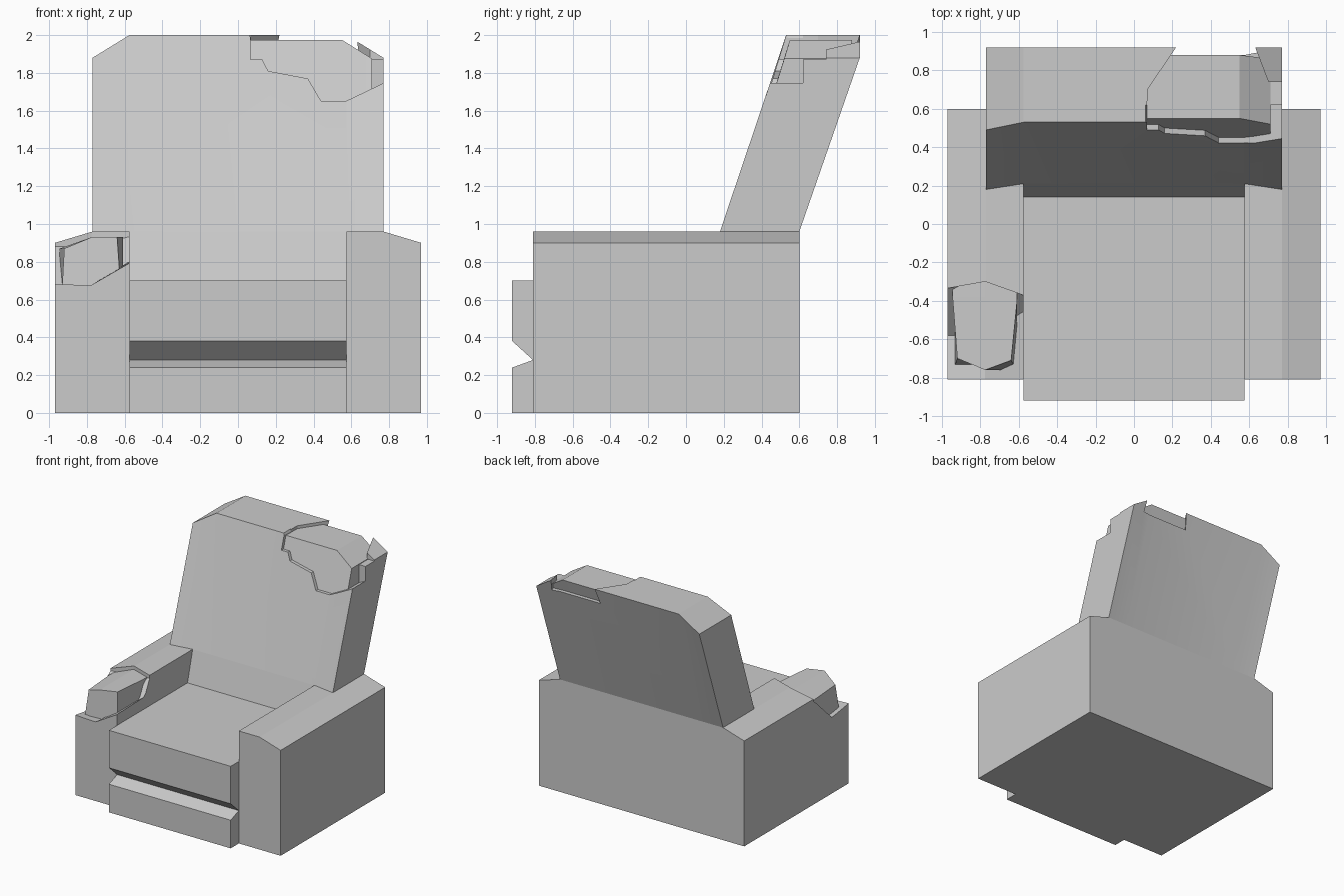
import bpy, bmesh
from math import radians

if "Cube" in bpy.data.objects:
    bpy.data.objects.remove(bpy.data.objects["Cube"])


def loft(name, rings):
    """Closed solid skinned through rings of equal point count."""
    bm = bmesh.new()
    rows = [[bm.verts.new(p) for p in ring] for ring in rings]
    n = len(rows[0])
    for a, b in zip(rows, rows[1:]):
        for i in range(n):
            j = (i + 1) % n
            bm.faces.new((a[i], a[j], b[j], b[i]))
    bm.faces.new(rows[0][::-1])
    bm.faces.new(rows[-1])
    bmesh.ops.recalc_face_normals(bm, faces=bm.faces)
    mesh = bpy.data.meshes.new(name)
    bm.to_mesh(mesh)
    bm.free()
    obj = bpy.data.objects.new(name, mesh)
    bpy.context.collection.objects.link(obj)
    return obj


def x_loft(name, sections):
    """Loft of (x, [(y, z), ...]) sections."""
    return loft(name, [[(x, y, z) for y, z in pts] for x, pts in sections])


def y_prism(name, pts, y0, y1):
    return loft(name, [[(x, y, z) for x, z in pts] for y in (y0, y1)])


def activate(obj):
    bpy.ops.object.select_all(action='DESELECT')
    obj.select_set(True)
    bpy.context.view_layer.objects.active = obj


def cut(obj, cutter):
    mod = obj.modifiers.new("tear", 'BOOLEAN')
    mod.operation = 'DIFFERENCE'
    mod.solver = 'EXACT'
    mod.object = cutter
    activate(obj)
    bpy.ops.object.modifier_apply(modifier=mod.name)
    bpy.data.objects.remove(cutter, do_unlink=True)


def smooth(obj):
    activate(obj)
    bpy.ops.object.shade_smooth_by_angle(angle=radians(20))


# Seat, footrest groove and lower back
seat = [(-.92, 0), (-.92, .24), (-.81, .28), (-.92, .38), (-.92, .70),
        (.14, .70), (.21, .96), (.60, .96), (.60, 0)]
x_loft("seat", [(-.575, seat), (.575, seat)])

# Arms with a sloping outer top edge
arms = []
for side, s in (("left", -1), ("right", 1)):
    prof = [(s * x, z) for x, z in
            [(.575, 0), (.97, 0), (.97, .90), (.77, .96), (.575, .96)]]
    arms.append(y_prism(side + "_arm", prof, -.81, .60))

# Tear in the left arm's front corner
cut(arms[0], x_loft("arm_tear", [
    (-1.0, [(-.34, 1.1), (-.34, .88), (-.58, .65), (-.85, .69), (-.85, 1.1)]),
    (-.775, [(-.30, 1.1), (-.30, .88), (-.58, .66), (-.85, .68), (-.85, 1.1)]),
    (-.55, [(-.38, 1.1), (-.38, .94), (-.44, .82), (-.85, .81), (-.85, 1.1)])]))

# Stuffing showing in the arm tear, tapered at the front
loft("arm_stuffing", [
    [(-.94, 0, .5), (-.94, 0, .87), (-.775, 0, .93), (-.61, 0, .93), (-.61, 0, .5)],
    [(-.94, -.38, .5), (-.945, -.38, .87), (-.775, -.38, .93),
     (-.61, -.41, .93), (-.61, -.41, .5)],
    [(-.94, -.76, .5), (-.92, -.70, .87), (-.775, -.76, .93),
     (-.64, -.71, .93), (-.61, -.76, .5)]])

# Leaning backrest with clipped top corners
side = [(.18, .96), (.60, .96), (.92, 1.88), (.49, 1.88)]
mid = [(.21, .96), (.60, .96), (.92, 2.0), (.53, 2.0)]
back = x_loft("backrest", [(-.77, side), (-.575, mid), (.575, mid), (.77, side)])

# Tear in the backrest's top corner: front flap, then top and rear
cut(back, y_prism("front_tear", [
    (.06, 2.1), (.06, 2.0), (.16, 1.81), (.37, 1.77), (.44, 1.65),
    (.57, 1.65), (.80, 1.76), (.80, 2.1)], .2, .62))
plan = [(.065, .4), (.07, .70), (.24, .95), (.62, .95), (.70, .74),
        (.80, .74), (.80, .4)]
cut(back, loft("top_tear", [[(x, y, z) for x, y in plan] for z in (1.87, 2.1)]))
smooth(back)

# Stuffing showing in the backrest tear
pad = [(.345, 1.3), (.67, 1.3), (.88, 1.975), (.55, 1.975)]
pad_side = [(.34, 1.3), (.67, 1.3), (.86, 1.875), (.52, 1.875)]
smooth(x_loft("back_stuffing", [(0, pad), (.55, pad), (.71, pad_side)]))
